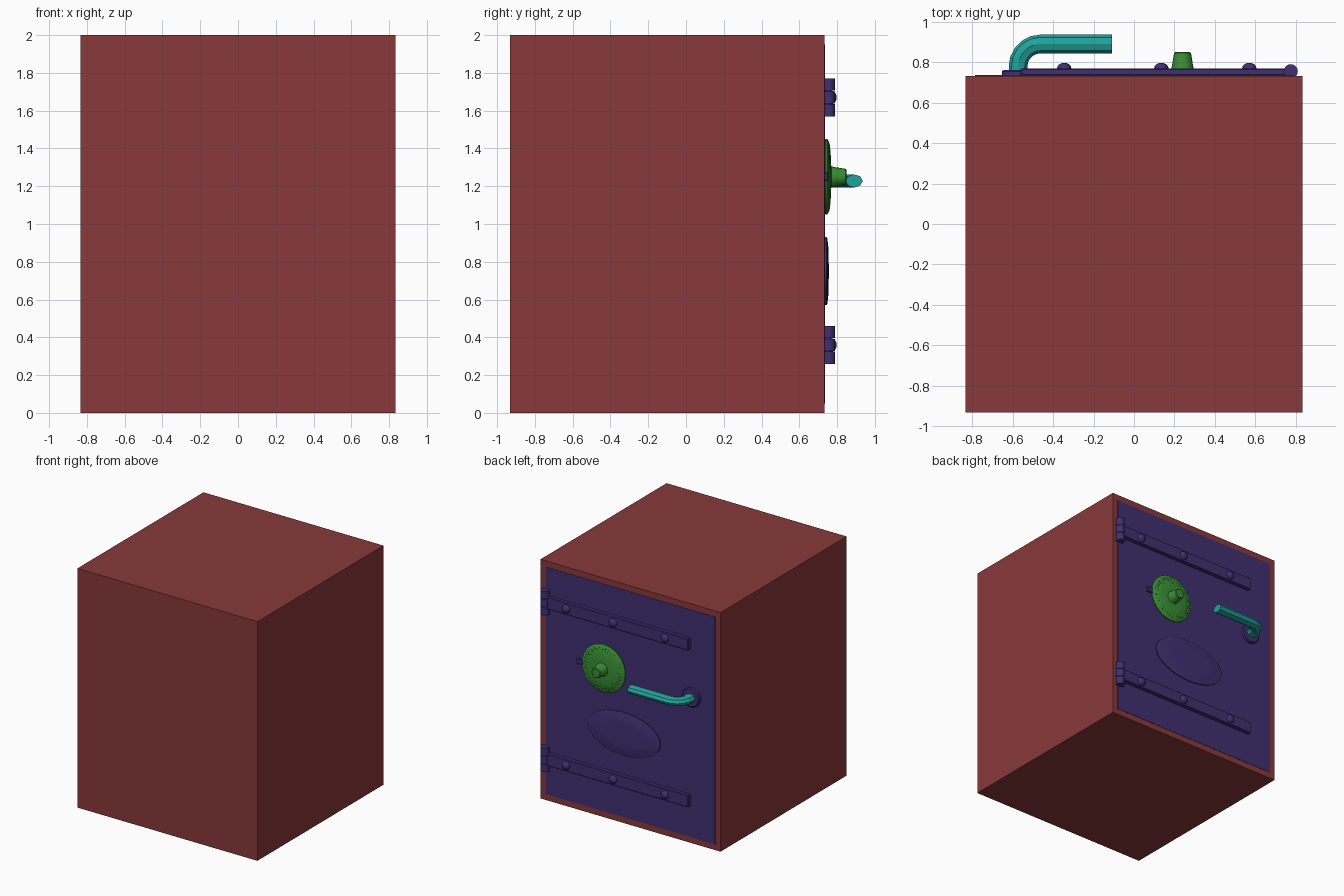
import bpy, bmesh, math
from mathutils import Matrix

cube = bpy.data.objects.get("Cube")
if cube:
    bpy.data.objects.remove(cube)


def material(name, rgb):
    m = bpy.data.materials.new(name)
    m.use_nodes = True
    m.diffuse_color = (*rgb, 1)
    m.node_tree.nodes["Principled BSDF"].inputs["Base Color"].default_value = (*rgb, 1)
    return m


RED = material("dark red", (0.25, 0.041, 0.044))
PURPLE = material("deep purple", (0.052, 0.029, 0.168))
GREEN = material("green", (0.041, 0.27, 0.036))
TEAL = material("teal", (0.016, 0.36, 0.33))
BACK = 0.733


def finish(name, bm, mat, smooth=False):
    bmesh.ops.recalc_face_normals(bm, faces=bm.faces)
    me = bpy.data.meshes.new(name)
    bm.to_mesh(me)
    bm.free()
    me.materials.append(mat)
    ob = bpy.data.objects.new(name, me)
    bpy.context.collection.objects.link(ob)
    if smooth:
        bpy.ops.object.select_all(action="DESELECT")
        ob.select_set(True)
        bpy.context.view_layer.objects.active = ob
        bpy.ops.object.shade_smooth_by_angle(angle=math.radians(35))
    return ob


def box(name, x, y, z, mat, bevel=0):
    """Box spanning the given (low, high) ranges."""
    bm = bmesh.new()
    size = [b - a for a, b in (x, y, z)]
    mid = [(a + b) / 2 for a, b in (x, y, z)]
    bmesh.ops.create_cube(bm, size=1, matrix=Matrix.Translation(mid) @ Matrix.Diagonal((*size, 1)))
    if bevel:
        bmesh.ops.bevel(bm, geom=bm.edges[:], offset=bevel, segments=1, affect="EDGES")
    return finish(name, bm, mat)


def lathe(name, x, z, profile, mat, sides=32, stretch=1):
    """Turn (radius, depth) points around an axis sticking out of the door."""
    bm = bmesh.new()
    rings = []
    for r, d in profile:
        rings.append([bm.verts.new((x + stretch * r * math.cos(a), BACK + d, z + r * math.sin(a)))
                      for a in (math.tau * i / sides for i in range(sides))])
    for lo, hi in zip(rings, rings[1:]):
        for i in range(sides):
            j = (i + 1) % sides
            bm.faces.new((lo[i], lo[j], hi[j], hi[i]))
    bm.faces.new(rings[0])
    bm.faces.new(rings[-1])
    return finish(name, bm, mat, True)


# Body and door
box("safe_body", (-0.833, 0.833), (-0.933, BACK), (0, 2), RED)
box("door", (-0.785, 0.785), (BACK - 0.02, BACK + 0.003), (0.05, 1.95), PURPLE)

# Hinges: strap, rivets and a three-part barrel
for label, z in (("lower", 0.36), ("upper", 1.67)):
    box(label + "_hinge_strap", (-0.56, 0.775), (BACK, 0.77), (z - 0.05, z + 0.05), PURPLE, 0.005)
    for i, x in enumerate((-0.345, 0.135, 0.57)):
        lathe(f"{label}_rivet_{i + 1}", x, z,
              [(0.036, 0.03), (0.034, 0.045), (0.026, 0.056), (0.012, 0.063)], PURPLE, 16)
    for i in (-1, 0, 1):
        bm = bmesh.new()
        bmesh.ops.create_cone(bm, cap_ends=True, segments=16, radius1=0.035, radius2=0.035, depth=0.064,
                              matrix=Matrix.Translation((0.775, 0.755, z + i * 0.068)))
        finish(f"{label}_hinge_barrel_{i + 2}", bm, PURPLE, True)

# Combination dial with tick marks, knob and pointer
DX, DZ = 0.24, 1.25
lathe("dial", DX, DZ, [(0.19, 0), (0.2, 0.006), (0.2, 0.014), (0.185, 0.024), (0.11, 0.034), (0.06, 0.036)],
      GREEN, 40)
lathe("dial_knob", DX, DZ, [(0.056, 0.03), (0.052, 0.05), (0.042, 0.112), (0.036, 0.117)], GREEN, 16)
bm = bmesh.new()
TICKS = 40
for i in range(TICKS):
    length = 0.05 if i % 5 == 0 else 0.03
    spin = Matrix.Rotation(math.tau * i / TICKS, 4, "Y")
    slope = Matrix.Rotation(-0.13, 4, "Z")
    place = Matrix.Translation((DX, BACK + 0.026, DZ)) @ spin @ Matrix.Translation((0.18 - length / 2, 0, 0))
    bmesh.ops.create_cube(bm, size=1, matrix=place @ slope @ Matrix.Diagonal((length, 0.006, 0.004, 1)))
finish("dial_ticks", bm, GREEN)
box("dial_pointer", (0.43, 0.49), (BACK, 0.752), (DZ - 0.022, DZ + 0.022), PURPLE, 0.004)

# Oval plate on the door
lathe("oval_plate", 0.055, 0.75, [(0.18, 0), (0.18, 0.012), (0.172, 0.016), (0.158, 0.016),
                                  (0.15, 0.019), (0.1, 0.022), (0.02, 0.023)], PURPLE, 40, 1.87)

# Handle base and bent lever
HX, HZ = -0.573, 1.228
lathe("handle_base", HX, HZ, [(0.08, 0), (0.08, 0.022), (0.072, 0.028)], PURPLE, 24)
BEND, TOP = 0.11, 0.89
path = [(HX, BACK)]
for k in range(6):
    a = math.pi - k * math.pi / 10
    path.append((HX + BEND + BEND * math.cos(a), TOP - BEND + BEND * math.sin(a)))
path.append((-0.11, TOP))
cu = bpy.data.curves.new("handle", "CURVE")
cu.dimensions = "3D"
cu.twist_mode = "Z_UP"
cu.bevel_depth = 0.046
cu.bevel_resolution = 2
cu.use_fill_caps = True
sp = cu.splines.new("POLY")
sp.points.add(len(path) - 1)
for p, (x, y) in zip(sp.points, path):
    p.co = (x, y, 0, 1)
cu.materials.append(TEAL)
handle = bpy.data.objects.new("handle", cu)
handle.location.z = HZ
handle.scale.z = 0.75
bpy.context.collection.objects.link(handle)
bpy.ops.object.select_all(action="DESELECT")
handle.select_set(True)
bpy.context.view_layer.objects.active = handle
bpy.ops.object.convert(target="MESH")
bpy.ops.object.shade_flat()
